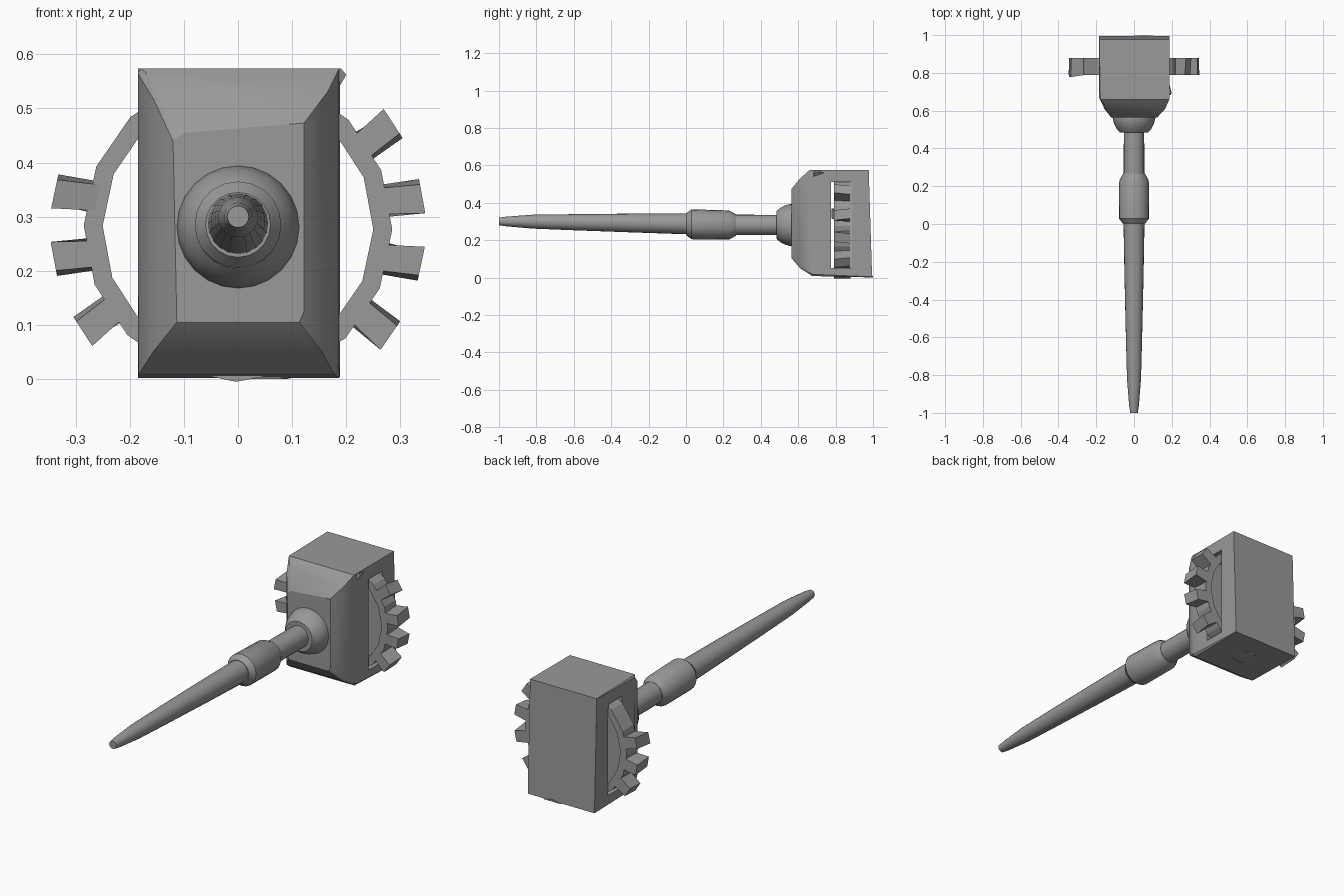
import bpy, bmesh, math

if "Cube" in bpy.data.objects:
    bpy.data.objects.remove(bpy.data.objects["Cube"])

stone = bpy.data.materials.new("stone grey")
stone.diffuse_color = (0.32, 0.32, 0.32, 1)
stone.use_nodes = True
stone.node_tree.nodes["Principled BSDF"].inputs["Base Color"].default_value = stone.diffuse_color


def make(name, bm, smooth=None):
    bmesh.ops.recalc_face_normals(bm, faces=bm.faces)
    me = bpy.data.meshes.new(name)
    bm.to_mesh(me)
    bm.free()
    ob = bpy.data.objects.new(name, me)
    bpy.context.collection.objects.link(ob)
    me.materials.append(stone)
    if smooth:
        bpy.ops.object.select_all(action='DESELECT')
        ob.select_set(True)
        bpy.context.view_layer.objects.active = ob
        bpy.ops.object.shade_smooth_by_angle(angle=math.radians(smooth))
    return ob


def loft(name, loops, smooth=None):
    """Skin closed loops of equal length and cap both ends."""
    bm = bmesh.new()
    rings = [[bm.verts.new(p) for p in loop] for loop in loops]
    n = len(rings[0])
    for a, b in zip(rings, rings[1:]):
        for i in range(n):
            j = (i + 1) % n
            bm.faces.new((a[i], a[j], b[j], b[i]))
    bm.faces.new(rings[0])
    bm.faces.new(rings[-1])
    return make(name, bm, smooth)


def turned(name, profile, sides=20, smooth=35):
    """Round part along y from (y, radius, centre z)."""
    return loft(name, [[(r * math.cos(math.tau * i / sides), y,
                         z + r * math.sin(math.tau * i / sides))
                        for i in range(sides)] for y, r, z in profile], smooth)


def box(name, x0, x1, y0, y1, z0, z1):
    return loft(name, [[(x0, y, z0), (x1, y, z0), (x1, y, z1), (x0, y, z1)]
                       for y in (y0, y1)])


# Hammer head: worn front face, sloping shoulders, square back
head = loft("hammer_head", [
    [(-0.113, 0.563, 0.105), (0.113, 0.563, 0.105),
     (0.122, 0.563, 0.125), (0.122, 0.563, 0.473),
     (-0.1, 0.563, 0.455), (-0.12, 0.563, 0.44)],
    [(-0.157, 0.61, 0.05), (0.155, 0.61, 0.05),
     (0.165, 0.61, 0.065), (0.165, 0.61, 0.53),
     (-0.14, 0.61, 0.53), (-0.155, 0.61, 0.515)],
    [(-0.184, 0.675, 0.008), (0.178, 0.675, 0.008),
     (0.187, 0.675, 0.018), (0.187, 0.66, 0.574),
     (-0.178, 0.66, 0.574), (-0.185, 0.67, 0.565)],
    [(-0.185, 0.995, 0.002), (0.186, 0.995, 0.002),
     (0.188, 0.995, 0.004), (0.188, 0.977, 0.574),
     (-0.184, 0.977, 0.574), (-0.185, 0.977, 0.572)],
], 28)

# Slot through both sides of the head
cutter = box("slot_cutter", -0.4, 0.4, 0.775, 0.885, 0.05, 0.51)
cutter.hide_render = True
cutter.hide_viewport = True
cut = head.modifiers.new("slot", 'BOOLEAN')
cut.object = cutter
cut.solver = 'EXACT'

# Chipped corner at the back and a small chip on the shoulder
loft("back_chip", [[(0.0, y, 0.0), (0.1, y, 0.0), (0.05, y, h)]
                   for y, h in ((0.95, 0.006), (0.999, 0.01))])
loft("corner_chip", [[(0.18, 0.68, 0.574), (0.187, 0.68, 0.54), (0.187, 0.74, 0.56)],
                     [(0.19, 0.69, 0.574), (0.2, 0.69, 0.562), (0.19, 0.73, 0.56)]])

# Gear ring
CX, CZ, Y0, Y1, TEETH = 0.0, 0.28, 0.79, 0.88, 16
START = math.radians(10.5)
bm = bmesh.new()
rings = []
for i in range(TEETH):
    a = START + math.tau * (i + 0.5) / TEETH
    c, s = math.cos(a), math.sin(a)
    rings.append([bm.verts.new((CX + r * c, y, CZ + r * s))
                  for r, y in ((0.25, Y0), (0.285, Y0), (0.285, Y1), (0.25, Y1))])
for i in range(TEETH):
    a, b = rings[i], rings[(i + 1) % TEETH]
    for k in range(4):
        m = (k + 1) % 4
        bm.faces.new((a[k], a[m], b[m], b[k]))
make("gear_ring", bm)

# Gear teeth, slightly flared; only those outside the head, one broken off
for i in range(TEETH):
    a = START + math.tau * i / TEETH
    if abs(math.cos(a)) < 0.75 or i == 6:
        continue
    c, s = math.cos(a), math.sin(a)
    lean = 0.01 if i % 2 else -0.01

    def spot(r, t, y):
        return (CX + r * c - t * s, y, CZ + r * s + t * c)
    low = Y0 - 0.012 if i == 7 else Y0
    loft("gear_tooth", [
        [spot(0.265, -0.024, Y0), spot(0.265, 0.024, Y0),
         spot(0.265, 0.03, Y1), spot(0.265, -0.03, Y1)],
        [spot(0.345, -0.027 + lean, low), spot(0.345, 0.027 + lean, low),
         spot(0.345, 0.027, Y1), spot(0.345, -0.027, Y1)]])

# Ball socket at the front of the head
turned("ball_socket", [(0.485, 0.075, 0.281), (0.505, 0.092, 0.281),
                       (0.53, 0.105, 0.281), (0.56, 0.113, 0.281),
                       (0.6, 0.108, 0.281)], 24, 40)

# Neck, collar grip and long tapering handle
turned("neck", [(0.22, 0.055, 0.282), (0.5, 0.054, 0.281)])
turned("collar", [(0.003, 0.06, 0.285), (0.03, 0.08, 0.285),
                  (0.23, 0.078, 0.281), (0.268, 0.057, 0.281)])
turned("handle", [(-1.0, 0.02, 0.3), (-0.96, 0.026, 0.3), (-0.82, 0.037, 0.299),
                  (-0.6, 0.043, 0.296), (-0.3, 0.05, 0.292), (0.02, 0.056, 0.287)])
